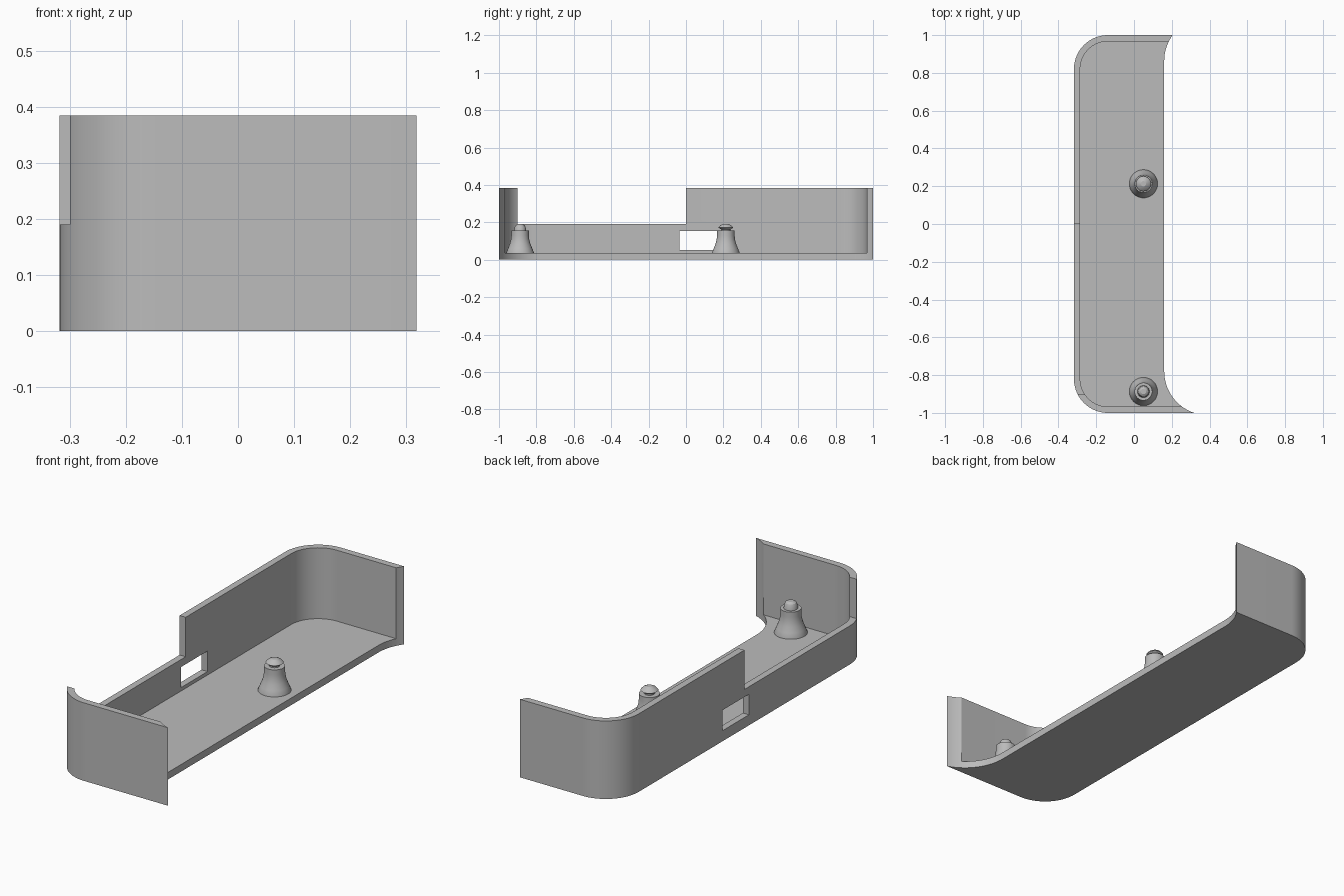
import bpy, bmesh
from math import sin, cos, pi, radians, asin

cube = bpy.data.objects.get("Cube")
if cube:
    bpy.data.objects.remove(cube, do_unlink=True)

grey = bpy.data.materials.new("plain grey")
grey.use_nodes = True
colour = (0.5, 0.5, 0.5, 1)
grey.diffuse_color = colour
grey.node_tree.nodes["Principled BSDF"].inputs["Base Color"].default_value = colour

HEIGHT, FLOOR, WALL = 0.384, 0.035, 0.033
LEFT, EDGE, CORNER, SCOOP = -0.318, 0.16, 0.18, 0.232


def arc(cx, cy, r, start, end, steps=20):
    span = end - start
    return [(cx + r * cos(start + span * i / steps),
             cy + r * sin(start + span * i / steps)) for i in range(steps + 1)]


def finish(name, bm):
    bmesh.ops.recalc_face_normals(bm, faces=bm.faces)
    mesh = bpy.data.meshes.new(name)
    bm.to_mesh(mesh)
    bm.free()
    mesh.materials.append(grey)
    obj = bpy.data.objects.new(name, mesh)
    bpy.context.collection.objects.link(obj)
    return obj


def prism(name, outline, z0, z1):
    bm = bmesh.new()
    face = bm.faces.new([bm.verts.new((x, y, z0)) for x, y in outline])
    top = bmesh.ops.extrude_face_region(bm, geom=[face])["geom"]
    bmesh.ops.translate(bm, vec=(0, 0, z1 - z0),
                        verts=[v for v in top if isinstance(v, bmesh.types.BMVert)])
    return finish(name, bm)


def box(name, x0, x1, y0, y1, z0, z1):
    return prism(name, [(x0, y0), (x1, y0), (x1, y1), (x0, y1)], z0, z1)


def select(obj):
    bpy.ops.object.select_all(action='DESELECT')
    obj.select_set(True)
    bpy.context.view_layer.objects.active = obj


def smooth(obj):
    select(obj)
    bpy.ops.object.shade_smooth_by_angle(angle=radians(25))


def rounded_side(inset):
    # Two rounded corners on the right side, from back to front
    r, cx, cy = CORNER - inset, LEFT + CORNER, 1 - CORNER
    return arc(cx, cy, r, pi / 2, pi) + arc(cx, -cy, r, pi, 1.5 * pi)


# Tray body, with a scooped open edge on the left side
front_y, back_y = -0.78, 0.863
front_angle = pi + asin((1 + front_y) / SCOOP)
back_angle = pi - asin((1 - back_y) / SCOOP)
outline = (rounded_side(0)
           + arc(EDGE + SCOOP, front_y, SCOOP, front_angle, pi)
           + arc(EDGE + SCOOP, back_y, SCOOP, pi, back_angle, 12))
tray = prism("tray", outline, 0, HEIGHT)

# Hollow, lowered wall section and window
inner = 1 - WALL
cutters = [
    prism("hollow_cutter", rounded_side(WALL) + [(0.6, -inner), (0.6, inner)], FLOOR, 0.6),
    box("low_wall_cutter", -0.5, -0.2, -0.9, 0, 0.19, 0.6),
    box("window_cutter", -0.5, -0.2, -0.035, 0.17, 0.052, 0.153),
]
for cutter in cutters:
    cutter.hide_render = True
    mod = tray.modifiers.new(cutter.name, 'BOOLEAN')
    mod.operation = 'DIFFERENCE'
    mod.solver = 'EXACT'
    mod.object = cutter
    select(tray)
    bpy.ops.object.modifier_apply(modifier=mod.name)
    bpy.data.objects.remove(cutter, do_unlink=True)
smooth(tray)


def post(name, x, y, profile, sides=32):
    bm = bmesh.new()
    rings = [[bm.verts.new((x + r * cos(2 * pi * i / sides), y + r * sin(2 * pi * i / sides), z))
              for i in range(sides)] for r, z in profile]
    for low, high in zip(rings, rings[1:]):
        for i in range(sides):
            j = (i + 1) % sides
            bm.faces.new((low[i], low[j], high[j], high[i]))
    bm.faces.new(rings[0])
    bm.faces.new(rings[-1])
    smooth(finish(name, bm))


# Flared posts with a small tip on each
base = [(0.075, FLOOR - 0.01), (0.075, FLOOR), (0.065, 0.06), (0.055, 0.085),
        (0.049, 0.108), (0.047, 0.13), (0.047, 0.155)]
post("back_post", 0.05, 0.213, base + [(0.024, 0.155), (0.024, 0.161), (0.04, 0.172),
                                       (0.03, 0.183), (0.014, 0.191)])
post("front_post", 0.05, -0.887, base + [(0.032, 0.155), (0.03, 0.172),
                                         (0.025, 0.183), (0.014, 0.19)])
